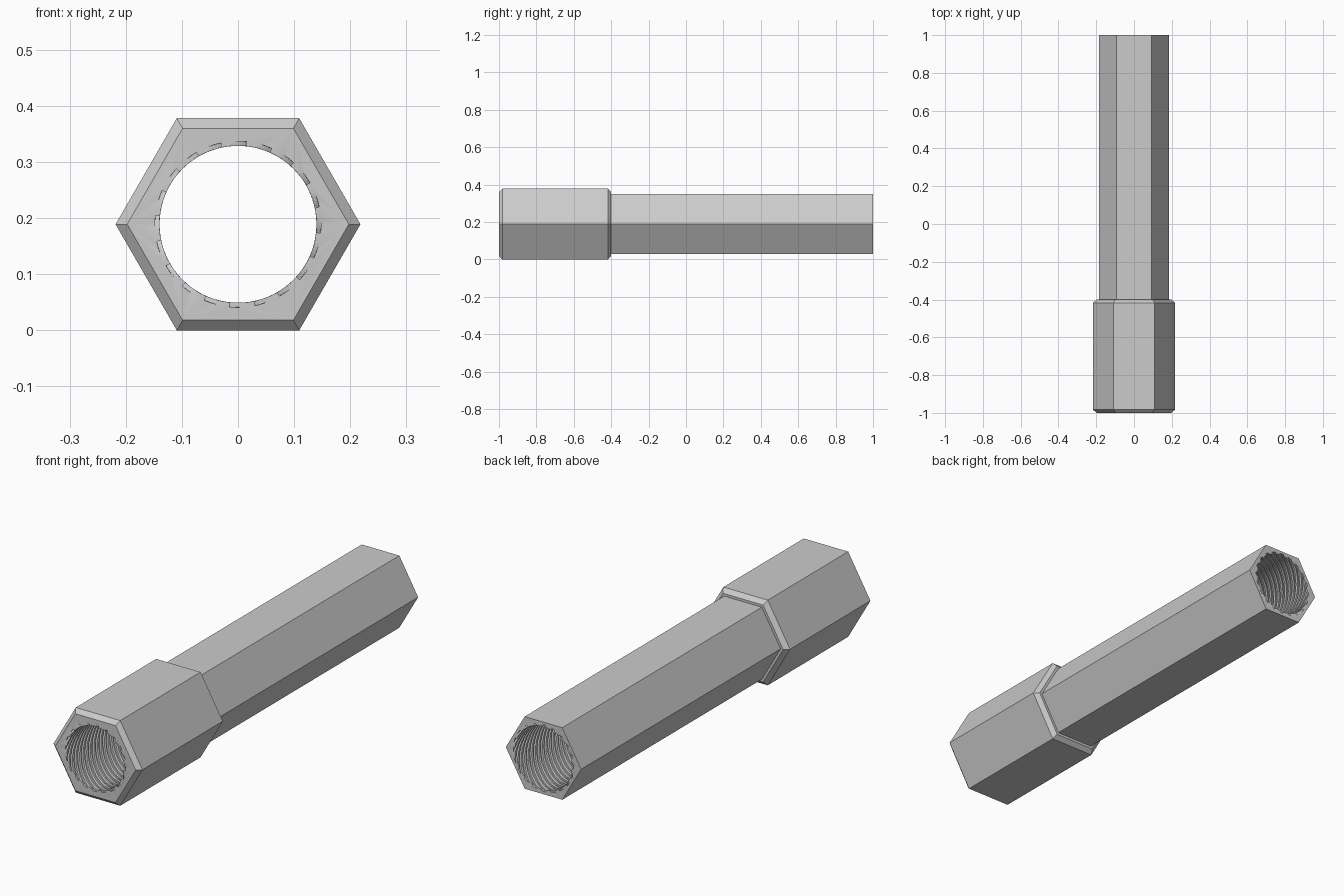
import bpy, bmesh
from math import cos, sin, pi, radians

cube = bpy.data.objects.get("Cube")
if cube:
    bpy.data.objects.remove(cube, do_unlink=True)

AXIS_Z = 0.189          # height of the bore axis
GROOVES = 20
LAND_R, GROOVE_R = 0.14, 0.148
TURNS = 4               # twist of the rifling along the whole length
RINGS = 180

bm = bmesh.new()


def ring(y, polar):
    """Closed loop of vertices around the bore axis."""
    return [bm.verts.new((r * cos(a), y, AXIS_Z + r * sin(a))) for r, a in polar]


def loft(rings):
    """Quads between each pair of neighbouring rings."""
    for a, b in zip(rings, rings[1:]):
        n = len(a)
        for i in range(n):
            j = (i + 1) % n
            bm.faces.new((a[i], a[j], b[j], b[i]))


def hexagon(apothem):
    return [(apothem / cos(pi / 6), i * pi / 3) for i in range(6)]


def rifling(twist):
    """Alternating lands and grooves, each arc in three points."""
    pitch = 2 * pi / GROOVES
    points = []
    for g in range(GROOVES):
        start = pi / 2 + g * pitch - twist - radians(6)
        for half, radius in enumerate((GROOVE_R, LAND_R)):
            for k in range(3):
                points.append((radius, start + pitch * (half / 2 + k / 4)))
    return points


# Hexagonal outside: chamfered collar at the front, then the slimmer barrel
profile = [(-1, 0.171), (-0.982, 0.189), (-0.418, 0.189),
           (-0.4, 0.171), (-0.4, 0.16), (1, 0.16)]
outer = [ring(y, hexagon(a)) for y, a in profile]
loft(outer)

# Twisted bore
bore = [ring(-1 + 2 * i / RINGS, rifling(2 * pi * TURNS * i / RINGS))
        for i in range(RINGS + 1)]
loft(bore)

# Flat end faces between the hexagon and the bore
for end in (0, -1):
    edges = []
    for loop in (outer[end], bore[end]):
        edges += [bm.edges.get((loop[i - 1], loop[i])) for i in range(len(loop))]
    bmesh.ops.triangle_fill(bm, use_beauty=True, edges=edges, normal=(0, 1, 0))

bmesh.ops.recalc_face_normals(bm, faces=bm.faces)
mesh = bpy.data.meshes.new("rifled_barrel")
bm.to_mesh(mesh)
bm.free()
barrel = bpy.data.objects.new("rifled_barrel", mesh)
bpy.context.collection.objects.link(barrel)

# Smooth the helical surfaces, keep the hex edges crisp
bpy.ops.object.select_all(action='DESELECT')
barrel.select_set(True)
bpy.context.view_layer.objects.active = barrel
bpy.ops.object.shade_smooth_by_angle(angle=radians(30))
